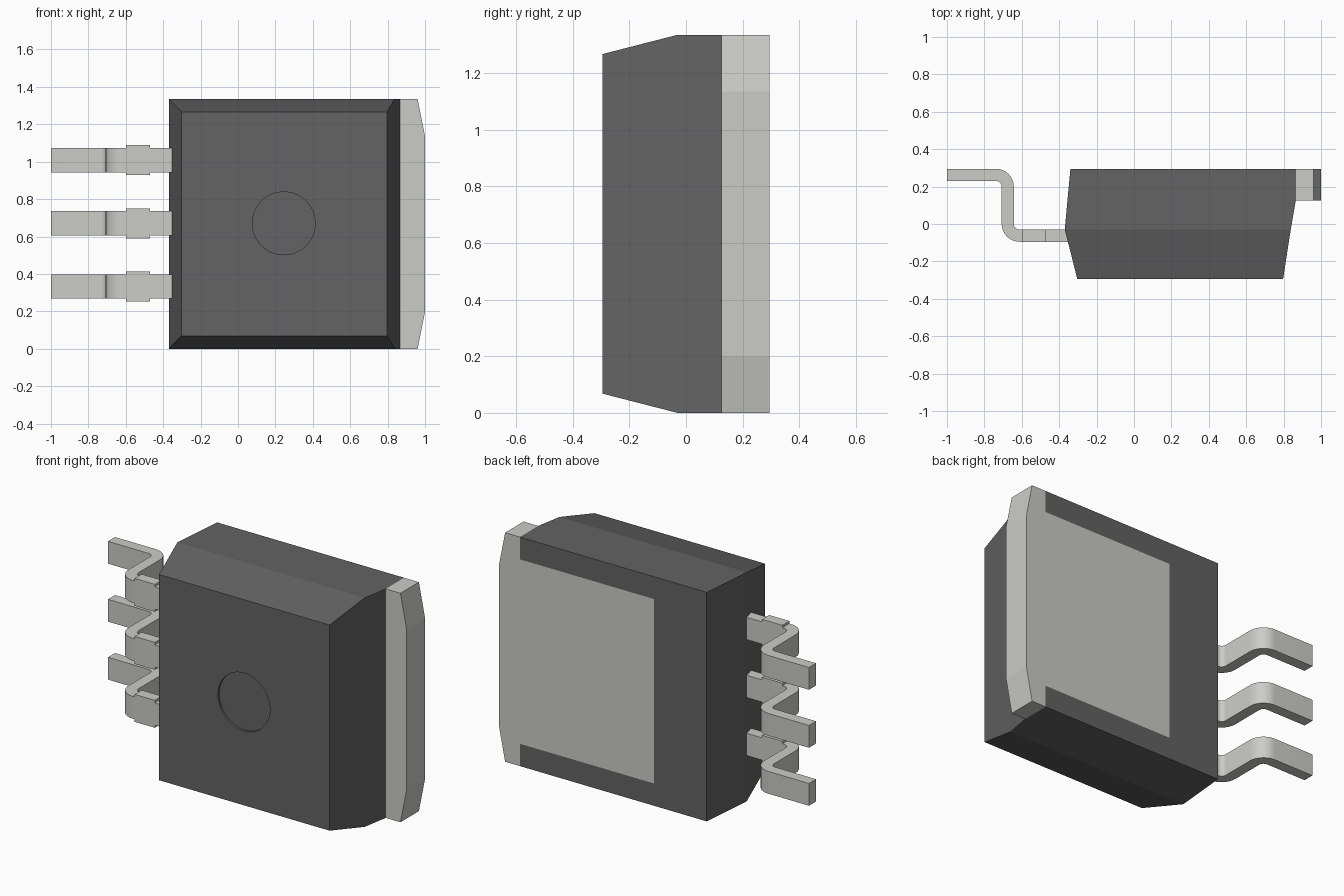
import bpy, bmesh, math
from mathutils import Vector, Matrix

if "Cube" in bpy.data.objects:
    bpy.data.objects.remove(bpy.data.objects["Cube"])

H = 1.335            # package height
MID = H / 2
BACK = 0.295


def material(name, rgb):
    m = bpy.data.materials.new(name)
    m.diffuse_color = (*rgb, 1)
    m.use_nodes = True
    m.node_tree.nodes["Principled BSDF"].inputs["Base Color"].default_value = m.diffuse_color
    return m


plastic = material("dark_plastic", (0.125, 0.125, 0.125))
metal = material("tinned_metal", (0.60, 0.60, 0.57))


def make_object(name, bm, mat=None):
    bmesh.ops.recalc_face_normals(bm, faces=bm.faces)
    me = bpy.data.meshes.new(name)
    bm.to_mesh(me)
    bm.free()
    ob = bpy.data.objects.new(name, me)
    bpy.context.collection.objects.link(ob)
    if mat:
        me.materials.append(mat)
    return ob


def cut(target, cutter):
    cutter.hide_render = True
    cutter.hide_set(True)
    mod = target.modifiers.new(cutter.name, 'BOOLEAN')
    mod.operation = 'DIFFERENCE'
    mod.solver = 'EXACT'
    mod.object = cutter


# Moulded body: rectangles lofted along y (y, x0, x1, z inset)
bm = bmesh.new()
rings = []
for y, x0, x1, inset in [(-BACK, -0.303, 0.797, 0.068), (-0.03, -0.37, 0.838, 0),
                         (0.125, -0.356, 0.865, 0), (BACK, -0.34, 0.865, 0)]:
    rings.append([bm.verts.new((x, y, z)) for x, z in
                  [(x0, inset), (x1, inset), (x1, H - inset), (x0, H - inset)]])
for a, b in zip(rings, rings[1:]):
    for i in range(4):
        j = (i + 1) % 4
        bm.faces.new((a[i], a[j], b[j], b[i]))
bm.faces.new(rings[0])
bm.faces.new(rings[-1])
body = make_object("body", bm, plastic)

# Round mould mark, a shallow recess in the front face
bm = bmesh.new()
bmesh.ops.create_cone(bm, cap_ends=True, segments=64, radius1=0.168, radius2=0.168, depth=0.1,
                      matrix=Matrix.Translation((0.245, -BACK - 0.038, MID + 0.003))
                      @ Matrix.Rotation(math.pi / 2, 4, 'X'))
cut(body, make_object("mould_mark_cutter", bm))

# Slot in the back that holds the heat tab
PAD = 0.13
bm = bmesh.new()
bmesh.ops.create_cube(bm, size=1, matrix=Matrix.Translation((0.5, 0.275, MID))
                      @ Matrix.Diagonal((1.0, 0.3, H - 2 * PAD, 1)))
cut(body, make_object("tab_slot_cutter", bm))

# Heat tab: T-shaped plate with chamfered outer corners
half = [(0.0, PAD), (0.865, PAD), (0.865, 0), (0.96, 0), (1.0, 0.2)]
outline = half + [(x, H - z) for x, z in reversed(half)]
bm = bmesh.new()
face = bm.faces.new([bm.verts.new((x, 0.125, z)) for x, z in outline])
ext = bmesh.ops.extrude_face_region(bm, geom=[face])
bmesh.ops.translate(bm, vec=(0, BACK - 0.125, 0),
                    verts=[v for v in ext["geom"] if isinstance(v, bmesh.types.BMVert)])
make_object("heat_tab", bm, metal)

# Leads: rectangular section swept along an S-bend with a wider shoulder
T, R, N, W, WIDE = 0.0325, 0.0625, 8, 0.065, 0.08
X_UP, Y_FOOT, Y_ROOT = -0.675, BACK - T, -0.0625
sections = [((-1, Y_FOOT), math.pi / 2, W)]          # (centre, normal angle, half width)
for i in range(N + 1):
    a = math.pi / 2 * (1 - i / N)
    sections.append(((X_UP - R + R * math.cos(a), Y_FOOT - R + R * math.sin(a)), a, W))
for i in range(N + 1):
    a = math.pi / 2 * i / N
    sections.append(((X_UP + R - R * math.cos(a), Y_ROOT + R - R * math.sin(a)), a, W))
sections += [((x, Y_ROOT), math.pi / 2, w) for x, w in
             [(-0.6, W), (-0.6, WIDE), (-0.47, WIDE), (-0.47, W), (-0.34, W)]]


def lead(name, z):
    bm = bmesh.new()
    rings = []
    for (cx, cy), a, w in sections:
        c, n = Vector((cx, cy, z)), Vector((math.cos(a), math.sin(a), 0)) * T
        up = Vector((0, 0, w))
        rings.append([bm.verts.new(p) for p in (c - n - up, c + n - up, c + n + up, c - n + up)])
    for k, (a, b) in enumerate(zip(rings, rings[1:])):
        step = sections[k][0] == sections[k + 1][0]
        for i in ((0, 2) if step else range(4)):
            j = (i + 1) % 4
            bm.faces.new((a[i], a[j], b[j], b[i]))
    bm.faces.new(rings[0])
    bm.faces.new(rings[-1])
    ob = make_object(name, bm, metal)
    bpy.ops.object.select_all(action='DESELECT')
    ob.select_set(True)
    bpy.context.view_layer.objects.active = ob
    bpy.ops.object.shade_smooth_by_angle(angle=math.radians(30))


for name, dz in (("lower_lead", -0.338), ("middle_lead", 0), ("upper_lead", 0.338)):
    lead(name, MID + 0.003 + dz)
